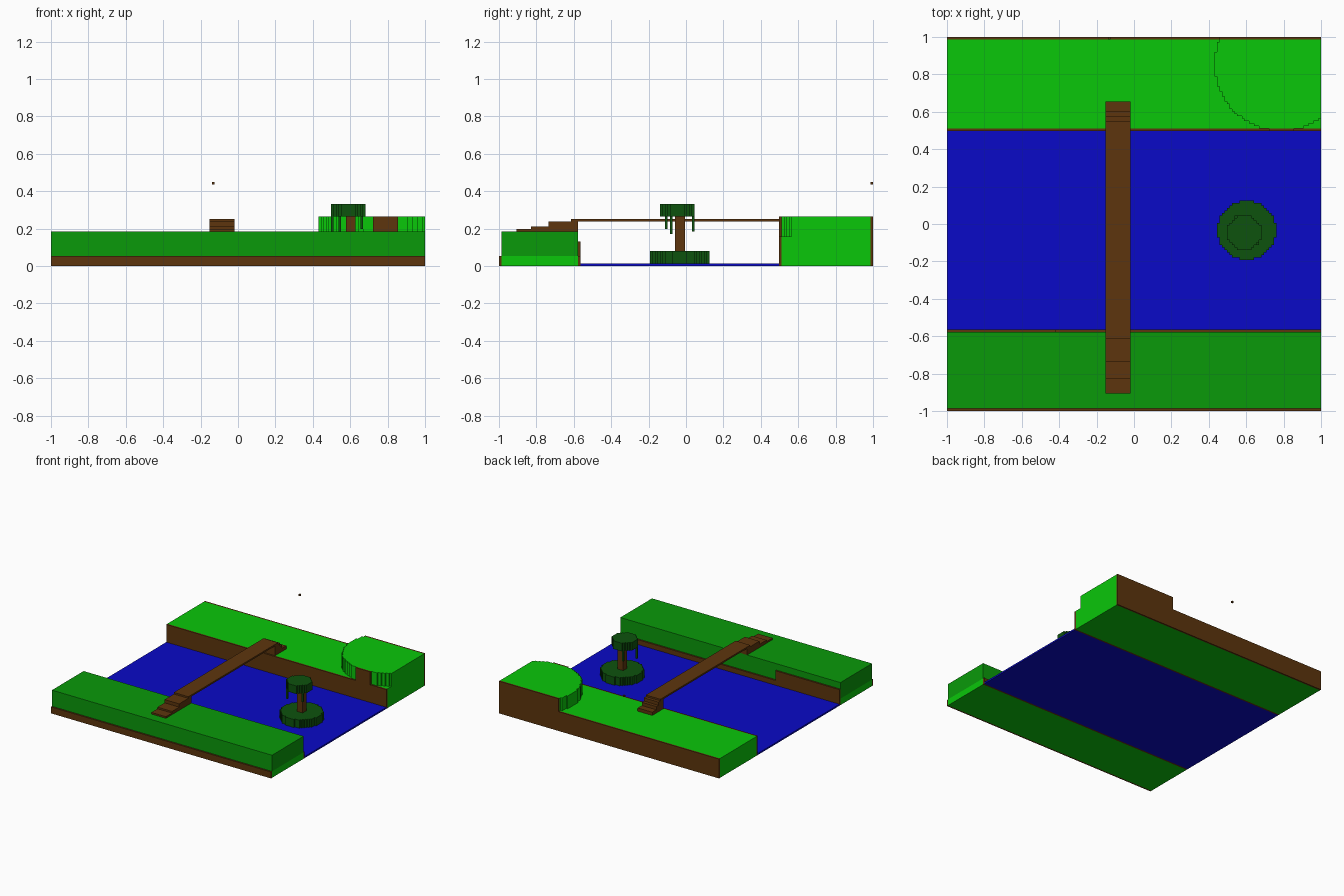
import bpy, bmesh, math

cube = bpy.data.objects.get("Cube")
if cube:
    bpy.data.objects.remove(cube, do_unlink=True)

V = 2 / 151  # size of one block; all parts are laid out in blocks


def material(name, rgb):
    m = bpy.data.materials.new(name)
    m.use_nodes = True
    col = (*rgb, 1)
    m.diffuse_color = col
    bsdf = m.node_tree.nodes["Principled BSDF"]
    bsdf.inputs["Base Color"].default_value = col
    bsdf.inputs["Roughness"].default_value = 0.9
    return m


GRASS = material("bright_grass", (0.003, 0.57, 0.003))
TURF = material("dark_grass", (0.003, 0.32, 0.003))
LEAF = material("tree_leaf", (0.004, 0.085, 0.004))
BROWN = material("brown_earth_and_wood", (0.11, 0.036, 0.004))
WATER = material("blue_water", (0.003, 0.003, 0.57))


def prism(name, points, z0, z1, mat):
    """Extrude a flat outline, given in blocks, from z0 up to z1."""
    bm = bmesh.new()
    face = bm.faces.new([bm.verts.new((x * V, y * V, z0 * V)) for x, y in points])
    ext = bmesh.ops.extrude_face_region(bm, geom=[face])
    top = [g for g in ext["geom"] if isinstance(g, bmesh.types.BMVert)]
    bmesh.ops.translate(bm, vec=(0, 0, (z1 - z0) * V), verts=top)
    bmesh.ops.recalc_face_normals(bm, faces=bm.faces)
    me = bpy.data.meshes.new(name)
    bm.to_mesh(me)
    bm.free()
    me.materials.append(mat)
    ob = bpy.data.objects.new(name, me)
    bpy.context.collection.objects.link(ob)
    return ob


def box(name, x0, x1, y0, y1, z0, z1, mat):
    return prism(name, [(x0, y0), (x1, y0), (x1, y1), (x0, y1)], z0, z1, mat)


def block_disc(cx, cy, r, xmax=999, ymin=-999, ymax=999):
    """Stepped outline of a disc made of blocks, cut to the given limits."""
    lower, upper = [], []
    for i in range(-r, r):
        if cx + i >= xmax:
            break
        h = round(math.sqrt(r * r - (i + 0.5) ** 2))
        lo, hi = max(cy - h, ymin), min(cy + h, ymax)
        for x in (cx + i, cx + i + 1):
            lower.append((x, lo))
            upper.append((x, hi))
    pts = []
    for p in lower + upper[::-1]:
        if not pts or p != pts[-1]:
            pts.append(p)
    return pts


E = 75.5  # half the width of the whole scene

# River
box("river", -E, E, -42.5, 37.5, 0, 1, WATER)

# Front bank: light base, dark turf, earth edges
box("front_bank_base", -E, E, -74.5, -43.5, 0, 4, GRASS)
box("front_bank_turf", -E, E, -74.5, -43.5, 4, 14, TURF)
box("front_bank_outer_earth", -E, E, -E, -74.5, 0, 4, BROWN)
box("front_bank_river_earth_low", -31.5, E, -43.5, -42.5, 0, 4, BROWN)
box("front_bank_river_earth_high", -E, -31.5, -43.5, -42.5, 0, 10, BROWN)

# Back bank with its raised round hill
box("back_bank", -E, E, 38.5, 74.5, 0, 12, GRASS)
prism("back_hill", block_disc(59.5, 64.5, 27, E, 38.5, 74.5), 12, 20, GRASS)
box("back_bank_river_earth", -E, E, 37.5, 38.5, 0, 12, BROWN)
box("hill_river_earth", 54.5, 64.5, 37.5, 38.5, 12, 20, BROWN)
box("back_bank_outer_earth", -E, E, 74.5, E, 0, 12, BROWN)
box("hill_outer_earth", 34.5, E, 74.5, E, 12, 20, BROWN)

# Footbridge: deck and steps down to each bank
BX = (-11.5, -1.5)
box("bridge_deck", *BX, -46.5, 41.5, 18, 19, BROWN)
for i, (y0, y1, z) in enumerate([(-68.5, -62.5, 15), (-62.5, -55.5, 16),
                                 (-55.5, -46.5, 18), (-46.5, -43.5, 18)]):
    box(f"front_step_{i + 1}", *BX, y0, y1, 14, z, BROWN)
for i, (y0, y1, z) in enumerate([(38.5, 41.5, 18), (41.5, 43.5, 18),
                                 (43.5, 45.5, 16), (45.5, 49.5, 14)]):
    box(f"back_step_{i + 1}", *BX, y0, y1, 12, z, BROWN)

# Island and tree with hanging vines
prism("island", block_disc(45.5, -2.5, 12), 1, 6, LEAF)
prism("island_foot", block_disc(45.5, -2.5, 12), 0, 1, LEAF)
box("tree_trunk", 43.5, 47.5, -4.5, -0.5, 6, 20, BROWN)
prism("tree_canopy", block_disc(44.5, -3.5, 7), 20, 25, LEAF)
for i, (x, y, z) in enumerate([(37.5, -6.5, 13), (49.5, -8.5, 15), (40.5, 2.5, 14)]):
    box(f"vine_{i + 1}", x, x + 1, y, y + 1, z, 20, LEAF)

# Small floating block above the back edge
box("floating_block", -10.5, -9.5, 74.5, E, 33, 34, BROWN)
